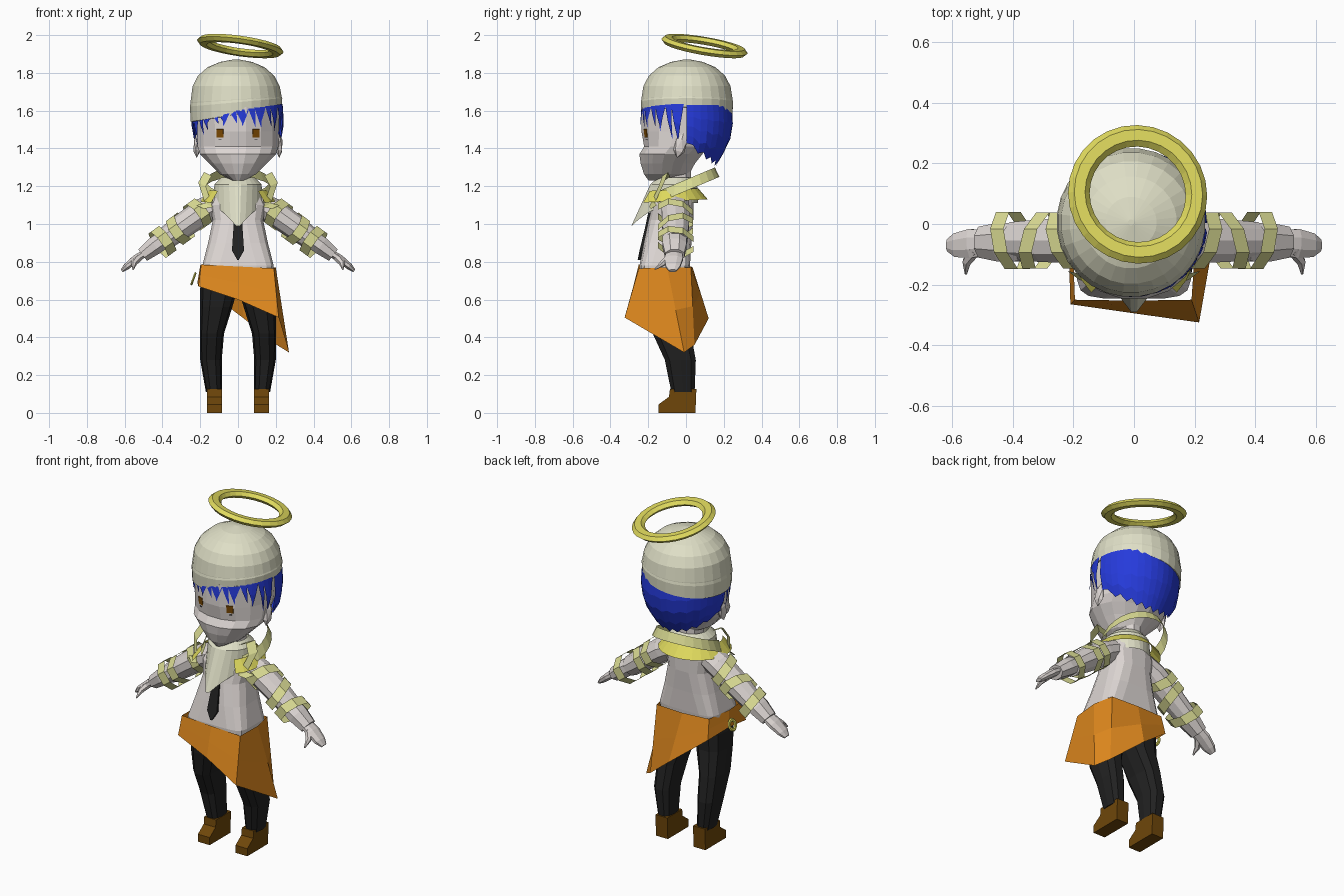
import bpy, bmesh, math, random
from math import sin, cos, pi, radians
from mathutils import Vector, Matrix
from mathutils.bvhtree import BVHTree

random.seed(4)
if "Cube" in bpy.data.objects:
    bpy.data.objects.remove(bpy.data.objects["Cube"])


def material(name, code):
    m = bpy.data.materials.new(name)
    rgb = [(c / 255) ** 2.2 for c in bytes.fromhex(code)]
    m.use_nodes = True
    m.diffuse_color = (*rgb, 1)
    m.node_tree.nodes["Principled BSDF"].inputs["Base Color"].default_value = (*rgb, 1)
    return m


SKIN = material("pale skin and shirt", "DCD5D2")
CREAM = material("cream cloth", "DEDEC5")
RIBBON = material("pale yellow ribbon", "D9DA92")
GOLD = material("halo yellow", "DFD95E")
BLUE = material("blue hair", "2A3DDA")
ORANGE = material("orange skirt", "DC8623")
BLACK = material("black cloth", "262626")
BROWN = material("brown boots", "6E4812")
AMBER = material("brown eyes", "804E0A")


def finish(name, bm, mat):
    bmesh.ops.recalc_face_normals(bm, faces=bm.faces)
    me = bpy.data.meshes.new(name)
    bm.to_mesh(me)
    bm.free()
    me.materials.append(mat)
    ob = bpy.data.objects.new(name, me)
    bpy.context.collection.objects.link(ob)
    return ob


def loft(name, rings, mat, closed=True, caps=True):
    """Skin a list of equal-length point rows."""
    bm = bmesh.new()
    rows = [[bm.verts.new(p) for p in r] for r in rings]
    n = len(rows[0])
    for a, b in zip(rows, rows[1:]):
        for i in range(n if closed else n - 1):
            j = (i + 1) % n
            bm.faces.new((a[i], a[j], b[j], b[i]))
    if caps and closed:
        bm.faces.new(rows[0])
        bm.faces.new(rows[-1])
    return finish(name, bm, mat)


def oval(z, hw, y0, y1, n=16, x=0, power=1.0, tilt=0):
    """Horizontal ring, half width hw, from y0 to y1; power < 1 is boxier."""
    pts = []
    for i in range(n):
        a = 2 * pi * (i + 0.5) / n
        s, c = sin(a), cos(a)
        px = x + hw * math.copysign(abs(s) ** power, s)
        py = (y0 + y1) / 2 - (y1 - y0) / 2 * math.copysign(abs(c) ** power, c)
        pts.append((px, py, z + tilt * px))
    return pts


def tube(name, path, radii, mat, n=8, flat=1.0, caps=True, lean=0):
    """Loft rings along a path; flat scales the thickness, lean slants the rings."""
    path = [Vector(p) for p in path]
    rings = []
    for k, (p, r) in enumerate(zip(path, radii)):
        d = (path[min(k + 1, len(path) - 1)] - path[max(k - 1, 0)]).normalized()
        side = (Vector((0, 1, 0)) - d * d.y).normalized()
        up = d.cross(side)
        rings.append([p + side * r * cos(t) + up * r * flat * sin(t) + d * lean * cos(t)
                      for t in (2 * pi * (i + 0.5) / n for i in range(n))])
    return loft(name, rings, mat, caps=caps)


def torus(name, loc, rot, R, r, mat, n=28, m=6):
    mat4 = Matrix.Translation(loc) @ rot
    rings = [[mat4 @ Vector(((R + r * cos(b)) * cos(a), (R + r * cos(b)) * sin(a), r * 0.6 * sin(b)))
              for a in (2 * pi * i / n for i in range(n))]
             for b in (2 * pi * j / m for j in range(m + 1))]
    return loft(name, rings, mat, caps=False)


# Head, neck and torso
head = loft("head", [oval(*r) for r in (
    (1.23, 0.035, -0.2, -0.03), (1.265, 0.1, -0.225, 0.02), (1.32, 0.155, -0.243, 0.05),
    (1.37, 0.205, -0.25, 0.09), (1.41, 0.218, -0.225, 0.13), (1.49, 0.22, -0.24, 0.2),
    (1.62, 0.225, -0.238, 0.22))], SKIN)
loft("neck", [oval(z, 0.07, -0.12, 0.03, 10) for z in (1.15, 1.29)], SKIN)
loft("shirt", [oval(*r, power=p) for r, p in (
    ((0.72, 0.188, -0.245, 0.015), 0.4), ((0.78, 0.19, -0.247, 0.022), 0.4), ((0.9, 0.16, -0.225, 0.03), 0.55),
    ((1.02, 0.135, -0.2, 0.04), 0.7), ((1.1, 0.15, -0.18, 0.04), 0.7), ((1.17, 0.12, -0.15, 0.04), 0.8),
    ((1.21, 0.07, -0.12, 0.03), 1))], SKIN)

# Eyes and lower lashes, laid on the face
bm = bmesh.new()
bm.from_mesh(head.data)
tree = BVHTree.FromBMesh(bm)
bm.free()
for s, side in ((-1, "right"), (1, "left")):
    for part, z, w, h, mat in (("eye", 1.48, 0.038, 0.044, AMBER), ("lash", 1.446, 0.016, 0.004, BLACK)):
        hit, nor, _, _ = tree.ray_cast(Vector((s * 0.095, -1, z)), Vector((0, 1, 0)))
        rot = nor.to_track_quat("Z", "Y").to_matrix().to_4x4()
        b = bmesh.new()
        bmesh.ops.create_cube(b, size=1, matrix=Matrix.Translation(hit) @ rot @ Matrix.Diagonal((w, h, 0.006, 1)))
        finish(f"{side}_{part}", b, mat)
    # Ears
    b = bmesh.new()
    bmesh.ops.create_icosphere(b, subdivisions=1, radius=1,
                               matrix=Matrix.Translation((s * 0.218, -0.03, 1.415)) @
                               Matrix.Rotation(-0.25, 4, "X") @ Matrix.Diagonal((0.02, 0.035, 0.068, 1)))
    finish(f"{side}_ear", b, SKIN)

# Knit cap with a slanted wrapped band
loft("cap", [oval(z, r, -r + 0.005, r + 0.005, 28, -0.01, tilt=t) for z, r, t in (
    (1.6, 0.241, 0.14), (1.66, 0.243, 0.06), (1.73, 0.232, 0), (1.785, 0.203, 0),
    (1.83, 0.152, 0), (1.858, 0.085, 0), (1.872, 0.01, 0))], CREAM)
loft("cap_band", [oval(z, r, -r + 0.005, r + 0.005, 28, -0.01, tilt=t) for z, r, t in (
    (1.58, 0.236, 0.16), (1.582, 0.242, 0.16), (1.645, 0.246, 0.09), (1.665, 0.241, 0.06))], CREAM, caps=False)

# Halo
torus("halo", (0.012, 0.098, 1.942), Matrix.Rotation(-0.17, 4, "X") @ Matrix.Rotation(0.14, 4, "Y"),
      0.196, 0.036, GOLD)

# Hair: shell around the back, then pointed locks at sides and brow
def hair_radius(z):
    for (z0, r0), (z1, r1) in (((1.64, 0.238), (1.53, 0.245)), ((1.53, 0.245), (1.43, 0.228)),
                               ((1.43, 0.228), (1.29, 0.145))):
        if z >= z1:
            return r0 + (r1 - r0) * (z0 - z) / (z0 - z1)
    return 0.145


def hair_point(deg, z):
    a = radians(deg)
    r = hair_radius(z)
    return (r * cos(a) - 0.002, r * sin(a) + 0.003, z)


rows = []
for t in (0, 0.3, 0.55, 0.8, 1):
    rows.append([])
    for i, d in enumerate(range(0, 181, 9)):
        low = 1.44 - 0.125 * sin(radians(d)) ** 0.7 + (0.012 if i % 2 else -0.012)
        rows[-1].append(hair_point(d, 1.63 + (low - 1.63) * t))
loft("hair_back", rows, BLUE, closed=False)
for i, d in enumerate(range(-176, 0, 8)):
    front = sin(radians(-d))
    top = 1.6 + 0.15 * 0.24 * cos(radians(d))
    low = 1.39 + 0.15 * front ** 0.7 + random.uniform(-0.025, 0.015)
    slant = 2.5 if i % 3 else -2
    loft(f"hair_lock_{i + 1}", [
        [hair_point(d - 4.5, top), hair_point(d + 4.5, top)],
        [hair_point(d - 2.5 + slant, (top + low) / 2), hair_point(d + 2.5 + slant, (top + low) / 2)],
        [hair_point(d - 0.3 + slant * 2, low), hair_point(d + 0.3 + slant * 2, low)]], BLUE, closed=False)

# Neckerchief with a front point
n = 24
rings = [oval(1.245, 0.09, -0.15, 0.03, n), oval(1.21, 0.125, -0.19, 0.06, n), []]
for i in range(n):
    a = 2 * pi * (i + 0.5) / n
    s, c = sin(a), cos(a)
    tip = 1 - abs(s) if c > 0 else 0
    rings[2].append((0.138 * s * abs(s) ** 0.3, -0.06 - 0.125 * c - 0.122 * tip, 1.11 - 0.14 * tip))
loft("neckerchief", rings, CREAM, caps=False)

# Tie
loft("tie", [[(-w, y, z), (w, y, z), (w, y + 0.02, z), (-w, y + 0.02, z)] for w, y, z in (
    (0.02, -0.2, 1.06), (0.024, -0.217, 0.98), (0.032, -0.246, 0.86), (0.004, -0.256, 0.81))], BLACK)


# Shawl collars, rising toward the back and open at the front
def shawl(name, inner, outer, cy, z, rise, mat):
    rows = []
    for r, dz in ((inner, 0.03), (outer, -0.03)):
        pts = [(r * cos(a), cy + r * sin(a)) for a in (radians(d) for d in range(-45, 226, 15))]
        rows.append([(x, y, z + rise * y + dz) for x, y in pts])
    loft(name, rows, mat, closed=False)


shawl("shawl_upper", 0.168, 0.192, -0.015, 1.205, 0.42, RIBBON)
shawl("shawl_lower", 0.15, 0.2, -0.085, 1.155, 0.05, GOLD)

for s, side in ((-1, "right"), (1, "left")):
    # Shoulder loop beside the neck
    loop = [Vector((s * x, y, z)) for x, y, z in (
        (0.11, -0.1, 1.24), (0.16, -0.11, 1.265), (0.19, -0.13, 1.21), (0.155, -0.18, 1.1), (0.2, -0.17, 1.09))]
    half = Vector((s * 0.02, 0.015, 0.01))
    loft(f"{side}_shoulder_loop", [[p - half for p in loop], [p + half for p in loop]], RIBBON, closed=False)
    # Sleeve, cuff, hand and thumb
    tube(f"{side}_sleeve", [(s * x, -0.055, z) for x, z in ((0.08, 1.12), (0.18, 1.07), (0.3, 0.985), (0.4, 0.91))],
         (0.07, 0.078, 0.074, 0.064), SKIN, 10, 0.9)
    tube(f"{side}_cuff", [(s * x, -0.06, z) for x, z in ((0.37, 0.935), (0.44, 0.885), (0.505, 0.835))],
         (0.068, 0.069, 0.055), SKIN, 8, 0.75)
    tube(f"{side}_hand", [(s * x, y, z) for x, y, z in ((0.48, -0.06, 0.855), (0.54, -0.065, 0.815),
                                                       (0.59, -0.07, 0.775), (0.615, -0.07, 0.752))],
         (0.045, 0.052, 0.042, 0.022), SKIN, 8, 0.45)
    tube(f"{side}_thumb", [(s * x, y, z) for x, y, z in ((0.525, -0.085, 0.825), (0.552, -0.125, 0.79),
                                                        (0.555, -0.165, 0.76))], (0.022, 0.016, 0.004), SKIN, 6)
    # Loose ribbon wraps along the arm
    for k, (x, z, r, lean) in enumerate(((0.215, 1.05, 0.1, 0.03), (0.305, 0.975, 0.1, -0.03),
                                         (0.4, 0.905, 0.102, 0.02))):
        w = Vector((s * 0.022, 0, -0.016))
        c = Vector((s * x, -0.055, z))
        tube(f"{side}_arm_wrap_{k + 1}", [c - w, c + w], (r, r), RIBBON, 8, 0.84, False, lean)
    # Trouser leg: centre x, height, half width, front and back
    loft(f"{side}_trouser_leg", [oval(z, hw, y0, y1, 10, s * x, 0.75) for x, z, hw, y0, y1 in (
        (0.128, 0.11, 0.042, -0.08, 0.048), (0.143, 0.28, 0.057, -0.115, 0.055), (0.138, 0.42, 0.064, -0.18, 0.03),
        (0.115, 0.56, 0.085, -0.21, 0.0), (0.1, 0.66, 0.1, -0.22, 0.0), (0.095, 0.76, 0.09, -0.23, 0.01))], BLACK)
    # Boot: side outline extruded across
    outline = ((-0.145, 0), (0.05, 0), (0.055, 0.127), (-0.085, 0.127), (-0.09, 0.085), (-0.145, 0.045))
    loft(f"{side}_boot", [[(s * x, y, z) for y, z in outline] for x in (0.085, 0.163)], BROWN)

# Slanted skirt, waist to hem
waist = [(-0.2, -0.12, 0.78), (-0.195, -0.25, 0.785), (0, -0.253, 0.775), (0.19, -0.25, 0.765),
         (0.2, -0.1, 0.77), (0.175, 0.026, 0.77), (0, 0.035, 0.77), (-0.17, 0.026, 0.775)]
hem = [(-0.215, -0.1, 0.69), (-0.21, -0.265, 0.67), (0, -0.295, 0.6), (0.215, -0.325, 0.505),
       (0.27, -0.01, 0.32), (0.205, 0.045, 0.36), (0.03, 0.12, 0.5), (-0.18, 0.05, 0.66)]
middle = [Vector(a).lerp(Vector(b), 0.5) for a, b in zip(waist, hem)]
loft("skirt", [waist, middle, hem], ORANGE, caps=False)

# Ring charm on the hip
torus("hip_charm", (-0.236, -0.1, 0.71), Matrix.Rotation(radians(-70), 4, "Y"), 0.027, 0.011, GOLD, 14)
